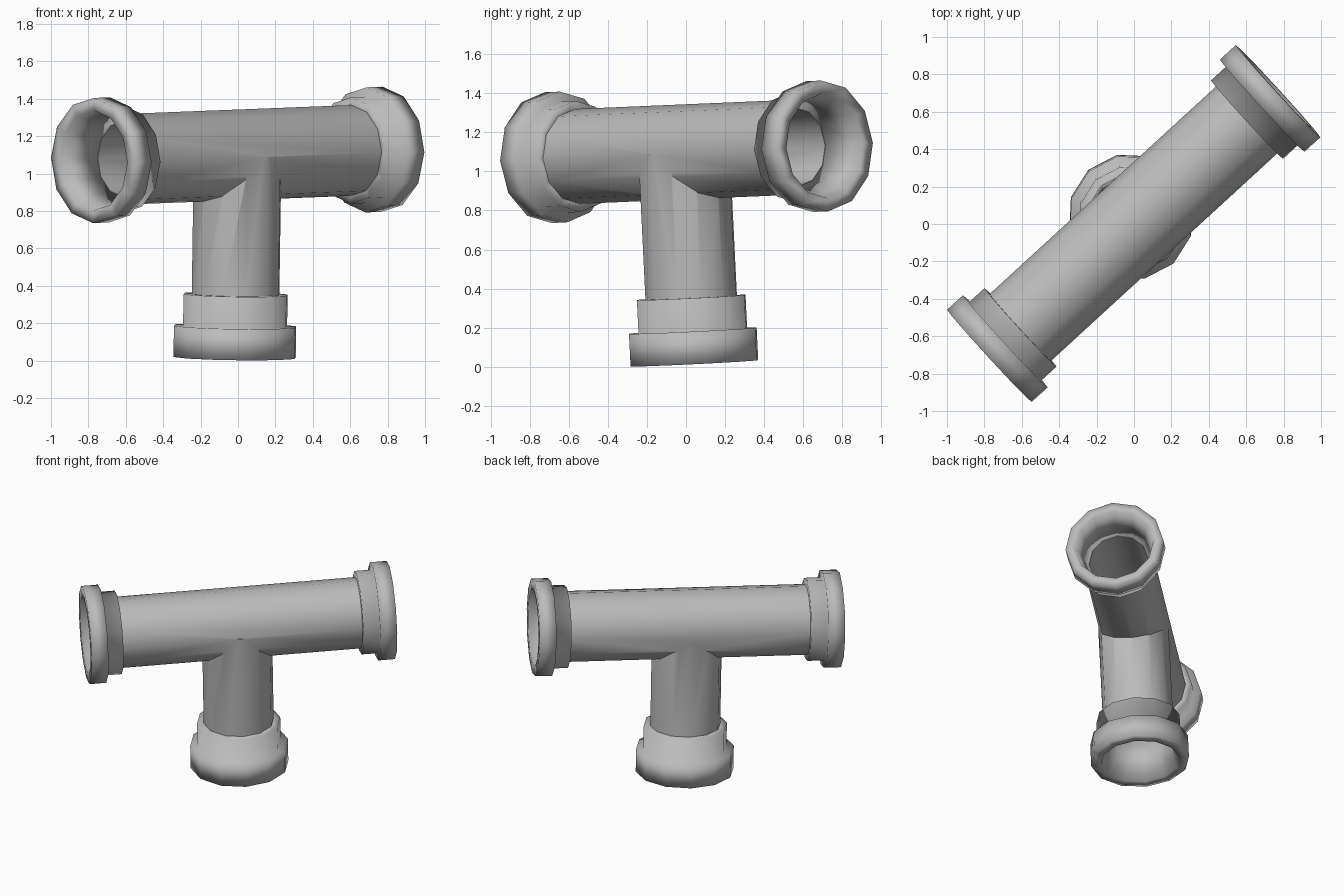
import bpy, bmesh, math
from mathutils import Vector, Matrix

if "Cube" in bpy.data.objects:
    bpy.data.objects.remove(bpy.data.objects["Cube"], do_unlink=True)

SIDES = 12
PIPE_R, BORE_R = 0.243, 0.2

grey = bpy.data.materials.new("pipe_grey")
grey.use_nodes = True
COLOUR = (0.5, 0.5, 0.5, 1)
grey.diffuse_color = COLOUR
grey.node_tree.nodes["Principled BSDF"].inputs["Base Color"].default_value = COLOUR


def frame(origin, direction, side):
    """Matrix with local z along direction and local x towards side."""
    z = direction.normalized()
    y = z.cross(side).normalized()
    x = y.cross(z)
    m = Matrix((x, y, z)).transposed().to_4x4()
    m.translation = origin
    return m


def make_object(name, bm, matrix):
    bmesh.ops.recalc_face_normals(bm, faces=bm.faces)
    bm.transform(matrix)
    for f in bm.faces:
        f.smooth = True
    mesh = bpy.data.meshes.new(name)
    bm.to_mesh(mesh)
    bm.free()
    mesh.materials.append(grey)
    ob = bpy.data.objects.new(name, mesh)
    bpy.context.collection.objects.link(ob)
    return ob


def ring(bm, r, z):
    step = 2 * math.pi / SIDES
    return [bm.verts.new((r * math.cos(i * step), r * math.sin(i * step), z)) for i in range(SIDES)]


def bridge(bm, a, b):
    for i in range(SIDES):
        j = (i + 1) % SIDES
        bm.faces.new((a[i], a[j], b[j], b[i]))


def cylinder(name, start, end, side, r):
    bm = bmesh.new()
    a, b = ring(bm, r, 0), ring(bm, r, (end - start).length)
    bridge(bm, a, b)
    bm.faces.new(a)
    bm.faces.new(b)
    return make_object(name, bm, frame(start, end - start, side))


def fitting(name, mouth, inward, side, rim, sleeve):
    """Stepped collar with a tapering mouth; rim and sleeve are lengths."""
    profile = [(0.268, 0), (0.335, 0), (0.335, rim), (0.285, rim),
               (0.285, rim + sleeve), (BORE_R, rim + sleeve)]
    bm = bmesh.new()
    rings = [ring(bm, r, z) for r, z in profile]
    for k in range(len(rings)):
        bridge(bm, rings[k - 1], rings[k])
    return make_object(name, bm, frame(mouth, inward, side))


def boolean(target, other, operation):
    mod = target.modifiers.new(operation.lower(), 'BOOLEAN')
    mod.operation, mod.object, mod.solver = operation, other, 'EXACT'
    bpy.context.view_layer.objects.active = target
    bpy.ops.object.modifier_apply(modifier=mod.name)
    bpy.data.objects.remove(other, do_unlink=True)


# Ends of the cross pipe and of the branch below it
right_end = Vector((-0.773, -0.705, 1.07))
left_end = Vector((0.77, 0.71, 1.13))
branch_top = Vector((-0.002, -0.01, 1.1))
branch_end = Vector((-0.018, 0.043, 0.018))
along = (left_end - right_end).normalized()
down = (branch_end - branch_top).normalized()

# Hollow tee body
body = cylinder("tee_pipe", right_end + along * 0.215, left_end - along * 0.215, down, PIPE_R)
boolean(body, cylinder("branch_pipe", branch_top, branch_end - down * 0.32, along, 0.24), 'UNION')
boolean(body, cylinder("main_bore", right_end, left_end, down, BORE_R), 'DIFFERENCE')
boolean(body, cylinder("branch_bore", branch_top, branch_end, along, BORE_R - 0.003), 'DIFFERENCE')
bpy.ops.object.select_all(action='DESELECT')
body.select_set(True)
bpy.context.view_layer.objects.active = body
bpy.ops.object.shade_smooth_by_angle(angle=math.radians(40))

# Collars on the three openings
fitting("right_collar", right_end, along, down, 0.115, 0.11)
fitting("left_collar", left_end, -along, down, 0.115, 0.11)
fitting("bottom_collar", branch_end, -down, along, 0.167, 0.17)
